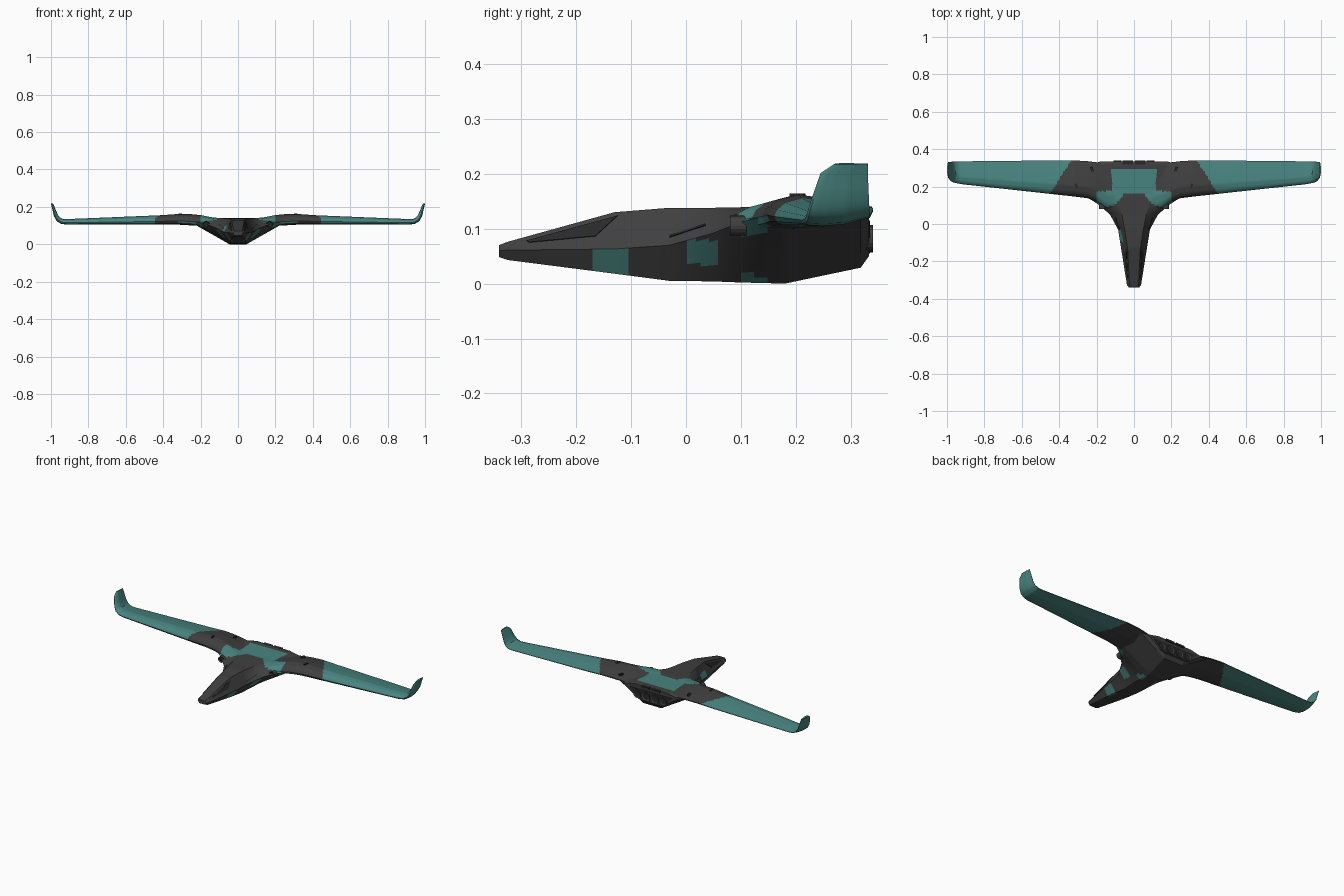
import bpy, bmesh, math
from mathutils import Vector, Matrix

if "Cube" in bpy.data.objects:
    bpy.data.objects.remove(bpy.data.objects["Cube"])


def material(name, rgb):
    m = bpy.data.materials.new(name)
    m.diffuse_color = (*rgb, 1)
    m.use_nodes = True
    m.node_tree.nodes["Principled BSDF"].inputs["Base Color"].default_value = m.diffuse_color
    return m


GREY = material("dark grey", (0.05, 0.05, 0.05))
TEAL = material("teal", (0.065, 0.23, 0.215))
BLACK = material("near black", (0.022, 0.022, 0.024))


def finish(name, bm, mats, smooth=None):
    bmesh.ops.recalc_face_normals(bm, faces=bm.faces)
    me = bpy.data.meshes.new(name)
    bm.to_mesh(me)
    bm.free()
    ob = bpy.data.objects.new(name, me)
    bpy.context.collection.objects.link(ob)
    for m in mats:
        me.materials.append(m)
    if smooth:
        bpy.ops.object.select_all(action='DESELECT')
        ob.select_set(True)
        bpy.context.view_layer.objects.active = ob
        bpy.ops.object.shade_smooth_by_angle(angle=math.radians(smooth))
    return ob


def sample(table, v):
    """Linear interpolation of the rows of a table, keyed on column 0."""
    for a, b in zip(table, table[1:]):
        if v <= b[0]:
            t = (v - a[0]) / (b[0] - a[0])
            return [p + (q - p) * t for p, q in zip(a, b)]
    return list(table[-1])


def stations(table, step):
    keys = [r[0] for r in table]
    out = [keys[0]]
    for a, b in zip(keys, keys[1:]):
        n = max(1, round((b - a) / step))
        out += [a + (b - a) * i / n for i in range(1, n + 1)]
    return out


def split_ring(ring, step):
    """Split the ring's edges so that painted patches get clean borders."""
    out = []
    for a, b, n in zip(ring, ring[1:] + ring[:1], step):
        out += [a.lerp(b, i / n) for i in range(n)]
    return out


def loft(rings):
    bm = bmesh.new()
    vs = [[bm.verts.new(p) for p in r] for r in rings]
    for a, b in zip(vs, vs[1:]):
        for i in range(len(a)):
            j = (i + 1) % len(a)
            bm.faces.new((a[i], a[j], b[j], b[i]))
    bm.faces.new(vs[0])
    bm.faces.new(vs[-1])
    bmesh.ops.recalc_face_normals(bm, faces=bm.faces)
    return bm


def paint(bm):
    """Camouflage rule shared by wing and body."""
    for f in bm.faces:
        c, n = f.calc_center_median(), f.normal
        x, y, z = abs(c.x), c.y, c.z
        teal = x > 0.34 + (0.335 - y) * 0.62
        if n.z > 0.2 and z > 0.09:
            teal |= x < 0.12 and 0.165 < y < 0.29
            teal |= 0.055 < x < 0.2 and 0.095 < y < 0.175 and x + y > 0.21
            teal |= 0.25 < x < 0.31 and y < 0.14
        if n.z <= 0.1:
            teal |= x > 0.03 and -0.17 < y < -0.105 and z > 0.012
            teal |= x > 0.03 and 0.0 < y < 0.06 and 0.035 < z < 0.08
            teal |= x > 0.03 and 0.1 < y < 0.15 and (z < 0.016 or z > 0.088)
        elif c.x < -0.055 and -0.1 < y < -0.03 and z < 0.1:
            teal = True
        f.material_index = int(teal)


# Body: y, top half width, top z, shoulder half width, shoulder z, keel half width, keel z
BODY = [
    (-0.34, 0.018, 0.070, 0.027, 0.060, 0.018, 0.048),
    (-0.325, 0.024, 0.076, 0.038, 0.061, 0.026, 0.043),
    (-0.13, 0.034, 0.130, 0.069, 0.063, 0.040, 0.018),
    (-0.03, 0.050, 0.138, 0.085, 0.070, 0.040, 0.005),
    (0.05, 0.065, 0.138, 0.128, 0.092, 0.045, 0.004),
    (0.10, 0.080, 0.139, 0.185, 0.112, 0.045, 0.002),
    (0.14, 0.100, 0.140, 0.245, 0.122, 0.045, 0.001),
    (0.18, 0.100, 0.139, 0.260, 0.122, 0.045, 0.000),
    (0.318, 0.120, 0.140, 0.220, 0.124, 0.060, 0.029),
    (0.333, 0.110, 0.138, 0.185, 0.122, 0.070, 0.050),
]
rings = []
for v in stations(BODY, 0.008):
    y, a, zt, w, zs, b, zb = sample(BODY, v)
    half = [(a, zt), (w, zs), (b, zb)]
    pts = half + [(-x, z) for x, z in reversed(half)]
    rings.append(split_ring([Vector((x, y, z)) for x, z in pts], (14, 12, 8, 12, 14, 24)))
bm = loft(rings)
paint(bm)
finish("body", bm, (GREY, TEAL), 20)

# Wing: x, underside z, lean angle, leading y, trailing y, thickness
WING = [
    (0.0, 0.100, 0, 0.10, 0.325, 0.036),
    (0.10, 0.100, 0, 0.075, 0.325, 0.040),
    (0.15, 0.098, 0, 0.085, 0.325, 0.048),
    (0.20, 0.098, 0, 0.120, 0.330, 0.058),
    (0.25, 0.101, 0, 0.138, 0.336, 0.060),
    (0.32, 0.105, 0, 0.147, 0.340, 0.057),
    (0.42, 0.105, 0, 0.158, 0.340, 0.050),
    (0.915, 0.105, 5, 0.212, 0.335, 0.030),
    (0.945, 0.109, 20, 0.217, 0.335, 0.028),
    (0.970, 0.124, 45, 0.221, 0.334, 0.026),
    (0.984, 0.150, 68, 0.228, 0.333, 0.022),
    (0.996, 0.200, 76, 0.245, 0.331, 0.014),
    (1.000, 0.217, 76, 0.270, 0.331, 0.010),
]
FOIL = [(0, .35), (.03, .6), (.12, .85), (.3, 1), (.6, .86), (1, .58),
        (1, .50), (.6, .08), (.3, 0), (.1, .04), (.03, .15)]
full = [(-r[0], r[1], -r[2], *r[3:]) for r in reversed(WING[1:])] + WING
rings = []
for v in stations(full, 0.008):
    x, z, lean, y0, y1, th = sample(full, v)
    s, c = math.sin(math.radians(lean)), math.cos(math.radians(lean))
    ring = [Vector((x - s * t * th, y0 + (y1 - y0) * f, z + c * t * th)) for f, t in FOIL]
    rings.append(split_ring(ring, (1, 2, 4, 6, 8, 1, 8, 6, 4, 1, 1)))
bm = loft(rings)
paint(bm)
finish("wing", bm, (GREY, TEAL), 35)


def box(name, loc, size, mat, turn=0):
    bm = bmesh.new()
    bmesh.ops.create_cube(bm, size=1, matrix=Matrix.Translation(loc)
                          @ Matrix.Rotation(turn, 4, 'Z') @ Matrix.Diagonal((*size, 1)))
    return finish(name, bm, (mat,))


def tube(name, loc, r, depth, mat):
    """Short cylinder along y with an inset mouth at both ends."""
    bm = bmesh.new()
    bmesh.ops.create_cone(bm, cap_ends=True, segments=16, radius1=r, radius2=r, depth=depth,
                          matrix=Matrix.Translation(loc) @ Matrix.Rotation(math.pi / 2, 4, 'X'))
    caps = [f for f in bm.faces if len(f.verts) > 4]
    bmesh.ops.inset_individual(bm, faces=caps, thickness=r * 0.25, depth=-depth * 0.2)
    for f in caps:
        f.material_index = 1
    return finish(name, bm, (mat, BLACK))


def flank(y, t, side):
    """Point just outside the upper side facet of the body."""
    _, a, zt, w, zs, _, _ = sample(BODY, y)
    return Vector((side * (a + (w - a) * t + 0.0015), y, zt + (zs - zt) * t + 0.001))


def plate(name, pts, mat):
    bm = bmesh.new()
    bm.faces.new([bm.verts.new(p) for p in pts])
    ob = finish(name, bm, (mat,))
    mod = ob.modifiers.new("thickness", 'SOLIDIFY')
    mod.thickness, mod.offset = 0.002, 0


for side, tag in ((1, "right"), (-1, "left")):
    # Nose side window and small vent
    plate(f"nose_panel_{tag}", [flank(-0.29, 0.35, side), flank(-0.125, 0.12, side),
                                flank(-0.165, 0.6, side), flank(-0.285, 0.5, side)], BLACK)
    plate(f"side_vent_{tag}", [flank(-0.03, 0.75, side), flank(0.035, 0.6, side),
                               flank(0.035, 0.66, side), flank(-0.03, 0.8, side)], BLACK)
    # Slots on the wing top
    box(f"rear_slot_{tag}", (side * 0.225, 0.293, 0.146), (0.014, 0.026, 0.01), BLACK, -side * 0.3)
    box(f"front_slot_{tag}", (side * 0.308, 0.203, 0.159), (0.012, 0.026, 0.01), BLACK, -side * 0.3)
    # Forward port in the wing root
    tube(f"root_port_{tag}", (side * 0.17, 0.095, 0.106), 0.018, 0.03, GREY)
    # Small tail flap
    box(f"tail_flap_{tag}", (side * 0.034, 0.329, 0.134), (0.055, 0.02, 0.012), BLACK)
    # Exhaust nozzles
    for i, x in enumerate((0.03, 0.088)):
        tube(f"nozzle_{tag}_{i}", (side * x, 0.331, 0.082), 0.025 - 0.003 * i, 0.018, GREY)

# Exhaust bay behind the nozzles
plate("exhaust_bay", [Vector((x, 0.334, z)) for x, z in
                      ((-0.145, 0.115), (0.145, 0.115), (0.08, 0.055), (-0.08, 0.055))], BLACK)
